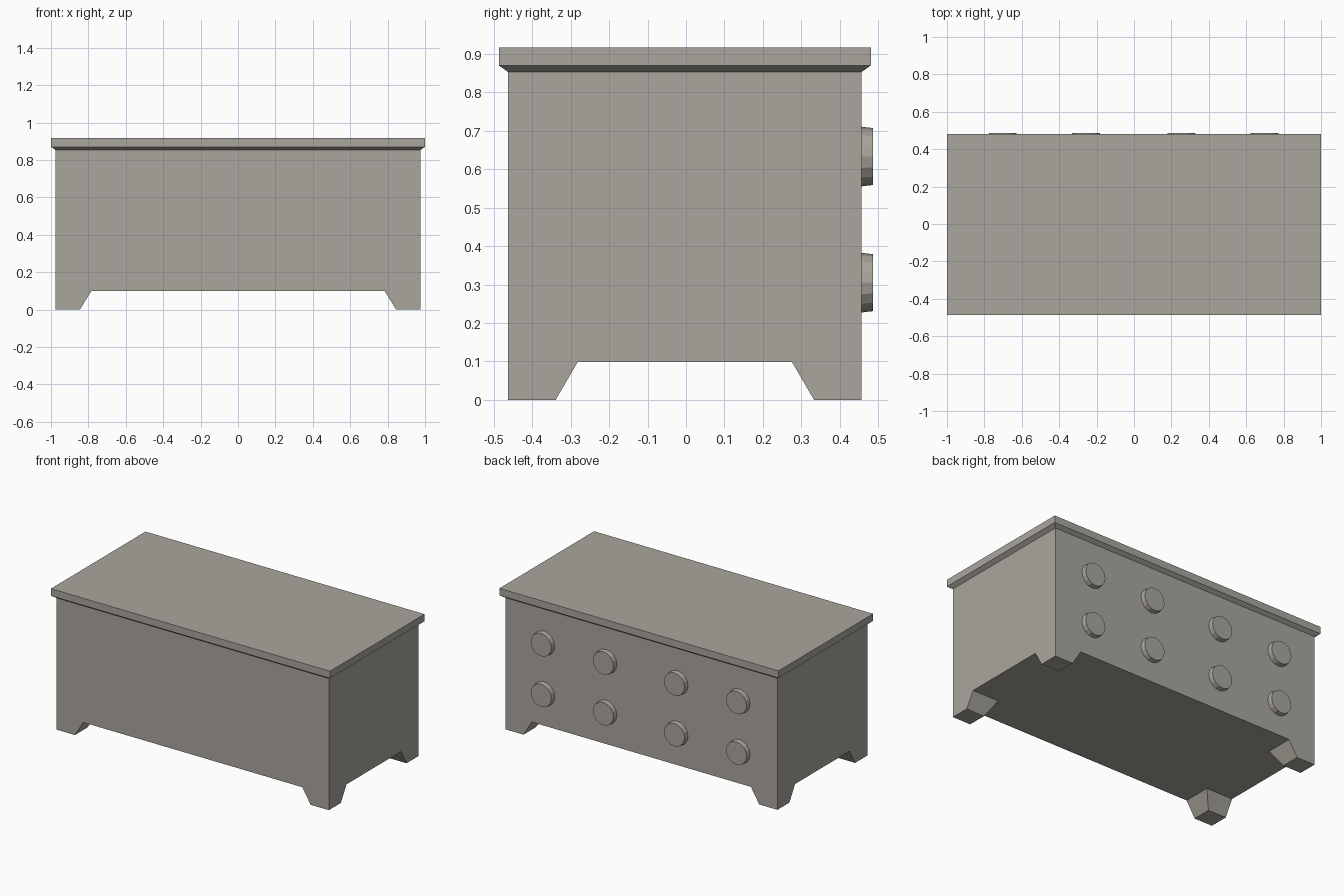
import bpy, bmesh, math
from mathutils import Matrix, Vector

if "Cube" in bpy.data.objects:
    bpy.data.objects.remove(bpy.data.objects["Cube"])

stone = bpy.data.materials.new("warm grey")
stone.diffuse_color = (0.40, 0.38, 0.34, 1)
stone.use_nodes = True
stone.node_tree.nodes["Principled BSDF"].inputs["Base Color"].default_value = stone.diffuse_color


def finish(bm, name):
    bmesh.ops.recalc_face_normals(bm, faces=bm.faces)
    me = bpy.data.meshes.new(name)
    bm.to_mesh(me)
    bm.free()
    me.materials.append(stone)
    ob = bpy.data.objects.new(name, me)
    bpy.context.collection.objects.link(ob)
    return ob


def stack(name, levels):
    """Closed solid through rectangles (x0, x1, y0, y1, z)."""
    bm = bmesh.new()
    rings = [[bm.verts.new(p) for p in
              ((a, c, z), (b, c, z), (b, d, z), (a, d, z))]
             for a, b, c, d, z in levels]
    bm.faces.new(rings[0])
    bm.faces.new(rings[-1])
    for lo, hi in zip(rings, rings[1:]):
        for i in range(4):
            j = (i + 1) % 4
            bm.faces.new((lo[i], lo[j], hi[j], hi[i]))
    return finish(bm, name)


CY = -0.003           # body centre in y
BX, BY = 0.975, 0.46  # body half sizes

# chest body and chamfered lid
stack("chest_body", [(-BX, BX, CY - BY, CY + BY, z) for z in (0.098, 0.853)])
stack("lid", [(-BX, BX, CY - BY, CY + BY, 0.853),
              (-1, 1, CY - 0.484, CY + 0.484, 0.87),
              (-1, 1, CY - 0.484, CY + 0.484, 0.916)])

# four feet with sloping inner sides
for sx, nx in ((-1, "left"), (1, "right")):
    for sy, ny in ((-1, "front"), (1, "back")):
        levels = []
        for ix, iy, z in ((0.845, 0.336, 0), (0.785, 0.279, 0.098)):
            xs = sorted((sx * BX, sx * ix))
            ys = sorted((CY + sy * BY, CY + sy * iy))
            levels.append((*xs, *ys, z))
        stack(f"{ny}_{nx}_foot", levels)

# eight drawer knobs on the back face
for row, z in enumerate((0.305, 0.633)):
    for col, x in enumerate((-0.702, -0.257, 0.253, 0.698)):
        bm = bmesh.new()
        bmesh.ops.create_cone(bm, cap_ends=True, segments=16,
                              radius1=0.078, radius2=0.074, depth=0.034)
        bm.transform(Matrix.Translation(Vector((x, 0.47, z)))
                     @ Matrix.Rotation(-math.pi / 2, 4, 'X'))
        finish(bm, f"knob_{row}_{col}")
